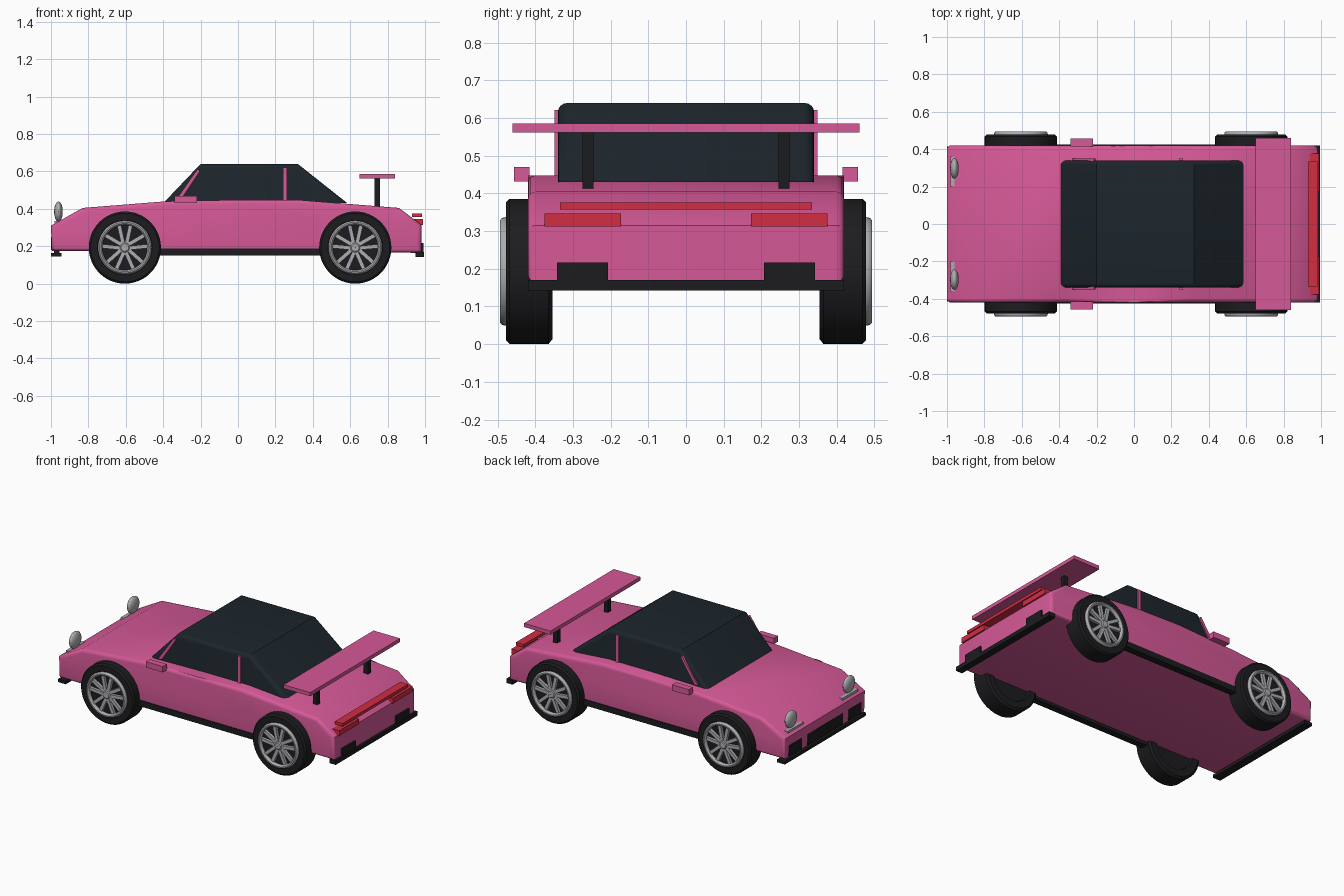
import bpy, bmesh
from math import cos, sin, pi, atan2, hypot
from mathutils import Matrix

if "Cube" in bpy.data.objects:
    bpy.data.objects.remove(bpy.data.objects["Cube"])


def material(name, rgb):
    m = bpy.data.materials.new(name)
    m.diffuse_color = (*rgb, 1)
    m.use_nodes = True
    m.node_tree.nodes["Principled BSDF"].inputs["Base Color"].default_value = m.diffuse_color
    return m


PINK = material("pink_paint", (0.67, 0.10, 0.31))
BLACK = material("black_trim", (0.012, 0.012, 0.014))
GLASS = material("dark_glass", (0.012, 0.019, 0.025))
RED = material("red_lens", (0.64, 0.026, 0.055))
SILVER = material("silver", (0.42, 0.42, 0.44))


def finish(bm, name, mat, smooth=False):
    bmesh.ops.recalc_face_normals(bm, faces=bm.faces)
    me = bpy.data.meshes.new(name)
    bm.to_mesh(me)
    bm.free()
    ob = bpy.data.objects.new(name, me)
    bpy.context.collection.objects.link(ob)
    me.materials.append(mat)
    if smooth:
        bpy.ops.object.select_all(action='DESELECT')
        bpy.context.view_layer.objects.active = ob
        ob.select_set(True)
        bpy.ops.object.shade_smooth_by_angle(angle=0.6)
    return ob


def box(name, mat, x, y, z):
    """Box from (min, max) ranges."""
    bm = bmesh.new()
    bmesh.ops.create_cube(bm, size=1)
    for v in bm.verts:
        for i, r in enumerate((x, y, z)):
            v.co[i] = (r[0] + r[1]) / 2 + v.co[i] * (r[1] - r[0])
    return finish(bm, name, mat)


def pair(name, mat, x, y, z):
    box(name + "_left", mat, x, y, z)
    box(name + "_right", mat, x, (-y[1], -y[0]), z)


def extrude_profile(name, mat, pts, y0, y1, bevel=0, bevel_from_z=-1):
    """Side profile (x, z) extruded across y, with rounded side edges."""
    bm = bmesh.new()
    face = bm.faces.new([bm.verts.new((x, y0, z)) for x, z in pts])
    geo = bmesh.ops.extrude_face_region(bm, geom=[face])["geom"]
    for v in geo:
        if isinstance(v, bmesh.types.BMVert):
            v.co.y = y1
    if bevel:
        edges = [e for e in bm.edges
                 if abs(e.verts[0].co.y - e.verts[1].co.y) < 1e-5
                 and max(v.co.z for v in e.verts) > bevel_from_z]
        bmesh.ops.bevel(bm, geom=edges, offset=bevel, segments=4, profile=0.5,
                        affect='EDGES', clamp_overlap=True)
    return finish(bm, name, mat, bevel > 0)


def lathe(name, mat, prof, cx, side, cz, n=48):
    """Closed (radius, y) profile spun about a wheel axle."""
    bm = bmesh.new()
    rings = [[bm.verts.new((cx + r * cos(2 * pi * i / n), side * y, cz + r * sin(2 * pi * i / n)))
              for i in range(n)] for r, y in prof]
    for k in range(len(rings)):
        a, b = rings[k], rings[(k + 1) % len(rings)]
        for i in range(n):
            j = (i + 1) % n
            bm.faces.new((a[i], a[j], b[j], b[i]))
    return finish(bm, name, mat, True)


# Body shell and cabin
extrude_profile("body", PINK,
                [(-0.995, 0.175), (-1.0, 0.31), (-0.83, 0.405), (-0.39, 0.44), (0.0, 0.448),
                 (0.32, 0.448), (0.86, 0.405), (0.98, 0.315), (0.98, 0.165)],
                -0.42, 0.42, 0.022)
extrude_profile("cabin", GLASS,
                [(-0.40, 0.43), (-0.20, 0.64), (0.32, 0.64), (0.585, 0.43)],
                -0.34, 0.34, 0.024, 0.5)

# Roof pillars
for s, tag in ((1, "left"), (-1, "right")):
    extrude_profile("front_pillar_" + tag, PINK,
                    [(-0.33, 0.45), (-0.305, 0.45), (-0.205, 0.60), (-0.215, 0.615)],
                    s * 0.33, s * 0.349)
pair("door_pillar", PINK, (0.24, 0.263), (0.33, 0.349), (0.44, 0.622))

# Door mirrors and side sills
pair("mirror", PINK, (-0.34, -0.22), (0.415, 0.457), (0.432, 0.47))
pair("sill", BLACK, (-0.46, 0.48), (0.38, 0.424), (0.15, 0.188))

# Rear wing
box("wing", PINK, (0.65, 0.84), (-0.46, 0.46), (0.562, 0.586))
pair("wing_strut", BLACK, (0.73, 0.76), (0.245, 0.275), (0.40, 0.565))

# Tail lights and rear bumper
box("light_bar", RED, (0.93, 0.985), (-0.335, 0.335), (0.357, 0.376))
pair("tail_light", RED, (0.94, 0.99), (0.173, 0.376), (0.313, 0.347))
box("rear_bumper_lip", BLACK, (0.95, 0.995), (-0.42, 0.42), (0.143, 0.17))
pair("rear_vent", BLACK, (0.96, 0.992), (0.207, 0.342), (0.165, 0.217))

# Front splitter, air intakes and headlights
box("splitter", BLACK, (-1.0, -0.945), (-0.415, 0.415), (0.145, 0.165))
pair("splitter_mount", BLACK, (-0.985, -0.955), (0.27, 0.30), (0.155, 0.18))
box("grille", BLACK, (-1.0, -0.96), (-0.18, 0.18), (0.18, 0.25))
pair("front_vent", BLACK, (-1.0, -0.96), (0.24, 0.37), (0.18, 0.25))
pair("indicator", SILVER, (-0.982, -0.96), (0.20, 0.36), (0.315, 0.334))
for s, tag in ((1, "left"), (-1, "right")):
    bm = bmesh.new()
    bmesh.ops.create_uvsphere(bm, u_segments=24, v_segments=14, radius=1,
                              matrix=Matrix.Translation((-0.96, s * 0.297, 0.385))
                              @ Matrix.Diagonal((0.023, 0.055, 0.054, 1)))
    finish(bm, "headlight_" + tag, SILVER, True)

# Wheels: tyre, rim ring, hub and five double spokes
R = 0.193
TYRE = [(0.02, 0.372), (0.13, 0.372), (0.137, 0.355), (0.18, 0.355), (R, 0.365), (R, 0.468),
        (0.183, 0.478), (0.146, 0.478), (0.14, 0.465), (0.02, 0.465)]
RIM = [(0.132 + 0.012 * cos(a * pi / 5), 0.480 + 0.015 * sin(a * pi / 5)) for a in range(10)]
for cx, end in ((-0.605, "front"), (0.627, "rear")):
    for s, tag in ((1, "left"), (-1, "right")):
        label = f"{end}_{tag}"
        lathe("tyre_" + label, BLACK, TYRE, cx, s, R)
        lathe("rim_" + label, SILVER, RIM, cx, s, R)
        lathe("hub_" + label, SILVER,
              [(0.001, 0.46), (0.026, 0.46), (0.026, 0.484), (0.02, 0.489), (0.001, 0.489)],
              cx, s, R, 20)
        bm = bmesh.new()
        for i in range(5):
            for d in (-1, 1):
                a = pi / 2 + 2 * pi * i / 5
                p0 = (0.016 * cos(a + d * 0.5), 0.016 * sin(a + d * 0.5))
                p1 = (0.130 * cos(a + d * 0.25), 0.130 * sin(a + d * 0.25))
                dx, dz = p1[0] - p0[0], p1[1] - p0[1]
                mid = (cx + (p0[0] + p1[0]) / 2, s * 0.474, R + (p0[1] + p1[1]) / 2)
                bmesh.ops.create_cube(bm, size=1, matrix=Matrix.Translation(mid)
                                      @ Matrix.Rotation(-atan2(dz, dx), 4, 'Y')
                                      @ Matrix.Diagonal((hypot(dx, dz), 0.018, 0.021, 1)))
        finish(bm, "spokes_" + label, SILVER)
